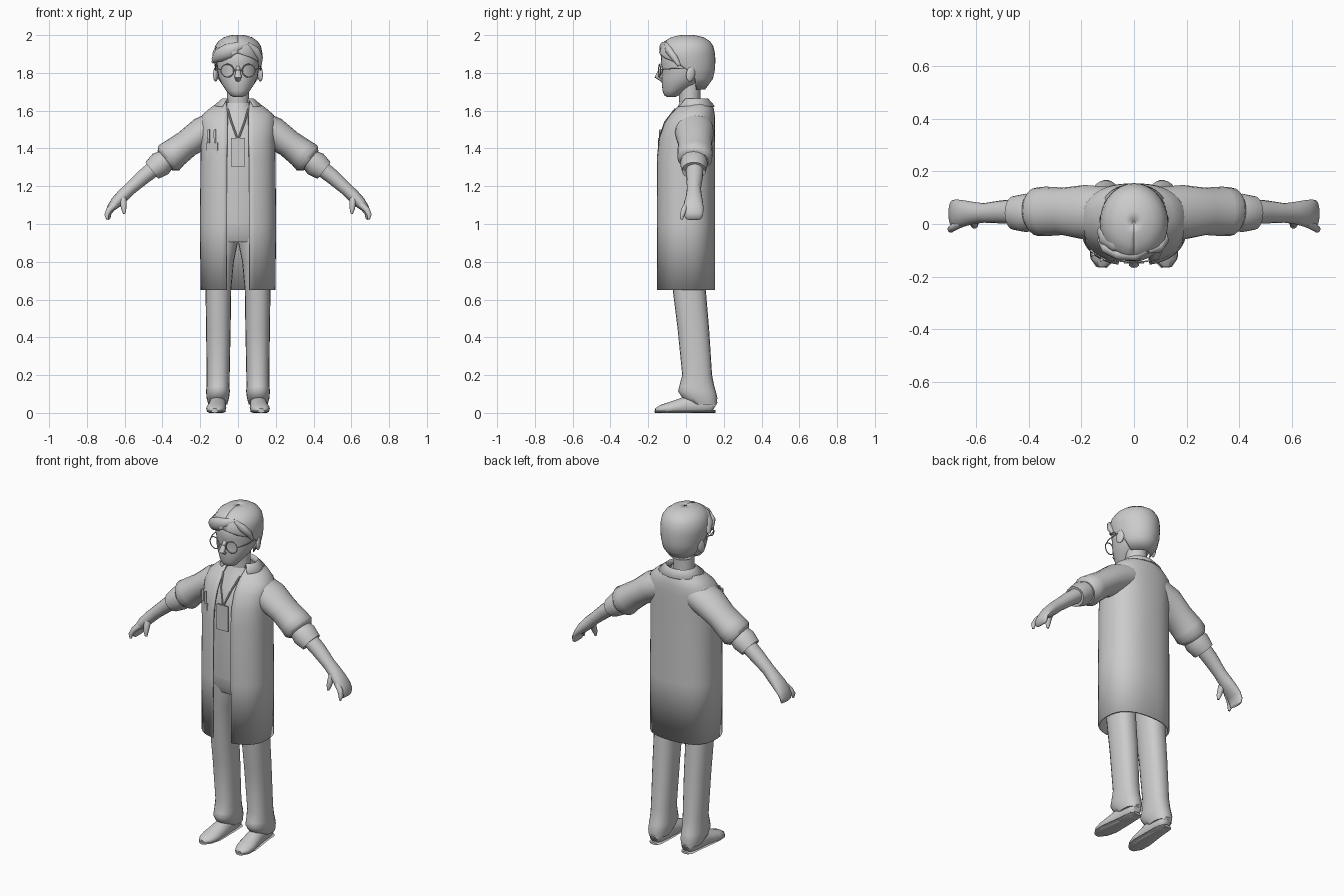
import bpy, bmesh, math
from mathutils import Vector


def loft(name, rings, closed=True, cap=True, thick=0, angle=50):
    """Skin a list of point rings; optional caps and shell thickness."""
    bm = bmesh.new()
    vs = [[bm.verts.new(p) for p in r] for r in rings]
    n = len(vs[0])
    for a, b in zip(vs, vs[1:]):
        for i in range(n if closed else n - 1):
            j = (i + 1) % n
            bm.faces.new((a[i], a[j], b[j], b[i]))
    if cap:
        bm.faces.new(vs[0][::-1])
        bm.faces.new(vs[-1])
    bmesh.ops.recalc_face_normals(bm, faces=bm.faces)
    me = bpy.data.meshes.new(name)
    bm.to_mesh(me)
    bm.free()
    ob = bpy.data.objects.new(name, me)
    bpy.context.collection.objects.link(ob)
    bpy.ops.object.select_all(action='DESELECT')
    ob.select_set(True)
    bpy.context.view_layer.objects.active = ob
    bpy.ops.object.shade_smooth_by_angle(angle=math.radians(angle))
    if thick:
        m = ob.modifiers.new("shell", 'SOLIDIFY')
        m.thickness, m.offset = thick, 0
    return ob


def section(z, yf, yb, rx, p=2.0, a0=None, cx=0.0, n=28):
    """Horizontal superellipse; a0 opens it by that half angle at the front."""
    cy, ry = (yf + yb) / 2, (yb - yf) / 2
    def pw(v):
        return math.copysign(abs(v) ** (2 / p), v)
    if a0 is None:
        ts = [2 * math.pi * i / n for i in range(n)]
    else:
        ts = [a0 + (2 * math.pi - 2 * a0) * i / n for i in range(n + 1)]
    return [(cx + rx * pw(math.sin(t)), cy - ry * pw(math.cos(t)), z) for t in ts]


def tube(name, nodes, ref=(0, 1, 0), side=1, n=16, floor=False, angle=50):
    """Sweep ellipses along nodes (x, y, z, r, r along ref); side=-1 mirrors in x."""
    pts = [Vector(k[:3]) for k in nodes]
    rings = []
    for i, k in enumerate(nodes):
        t = (pts[min(i + 1, len(pts) - 1)] - pts[max(i - 1, 0)]).normalized()
        b = Vector(ref)
        b = (b - t * b.dot(t)).normalized()
        a = t.cross(b)
        r = []
        for j in range(n):
            u = 2 * math.pi * j / n
            q = pts[i] + a * k[3] * math.cos(u) + b * k[4] * math.sin(u)
            r.append((q.x * side, q.y, max(q.z, 0) if floor else q.z))
        rings.append(r)
    return loft(name, rings, angle=angle)


def box(name, loc, size, rot=(0, 0, 0)):
    bpy.ops.mesh.primitive_cube_add(size=1, location=loc, rotation=rot)
    ob = bpy.context.object
    ob.name, ob.scale = name, size
    return ob


# Open coat: shell with a gap at the front
coat = [(.65, -.152, .148, .193, 2.5, .06), (1.0, -.153, .148, .197, 2.4, .059),
        (1.35, -.153, .148, .193, 2.4, .058), (1.45, -.142, .149, .192, 2.4, .056),
        (1.53, -.115, .149, .195, 2.4, .055), (1.575, -.085, .148, .185, 2.3, .055),
        (1.61, -.055, .142, .145, 2.2, .058), (1.635, -.03, .132, .108, 2, .06),
        (1.65, -.015, .12, .088, 2, .063)]
loft("coat", [section(z, f, b, rx, p, math.asin((g / rx) ** (p / 2)), n=44)
              for z, f, b, rx, p, g in coat], closed=False, cap=False, thick=.01)
# Turned collar
loft("collar", [section(z, f, b, rx, 2, .72) for z, f, b, rx in
                [(1.622, -.062, .15, .128), (1.66, -.022, .118, .085), (1.64, -.02, .1, .07)]],
     closed=False, cap=False, thick=.007, angle=35)

# Shirt and trouser top
loft("shirt", [section(*a) for a in
               [(1.0, -.122, .12, .155, 2.3), (1.3, -.134, .13, .165, 2.3), (1.45, -.125, .13, .16, 2.3),
                (1.54, -.095, .125, .13, 2.2), (1.6, -.055, .11, .085), (1.64, -.035, .085, .065)]])
loft("trouser_seat", [section(*a) for a in
                      [(.905, -.095, .11, .155, 2.3), (.95, -.116, .12, .16, 2.3),
                       (1.02, -.12, .12, .155, 2.3)]])

# Neck and head
loft("neck", [section(1.56, -.03, .08, .065), section(1.65, -.036, .075, .058),
              section(1.76, -.04, .08, .058)])
loft("head", [section(*a) for a in
              [(1.672, -.1, -.055, .022), (1.682, -.116, -.035, .042), (1.705, -.124, 0, .062),
               (1.74, -.128, .06, .086), (1.78, -.13, .1, .104), (1.82, -.125, .11, .11),
               (1.85, -.134, .115, .112), (1.9, -.13, .115, .108), (1.95, -.1, .1, .085)]])
tube("nose", [(0, -.122, 1.835, .008, .01), (0, -.14, 1.80, .013, .014),
              (0, -.154, 1.78, .013, .02), (0, -.126, 1.76, .008, .012)], ref=(1, 0, 0), n=10)

# Hair cap, with the face left open
hair = [(1.715, -.06, .1, .07, 2.0), (1.77, -.1, .14, .106, 1.8), (1.82, -.13, .151, .12, 1.5),
        (1.855, -.138, .152, .124, 1.15), (1.88, -.14, .152, .126, .6), (1.905, -.14, .15, .126, 0),
        (1.94, -.13, .142, .119, 0), (1.965, -.112, .125, .102, 0), (1.985, -.08, .095, .075, 0),
        (1.996, -.035, .05, .038, 0), (1.998, .0, .008, .004, 0)]
loft("hair", [section(z, f, b, rx, 2, a) for z, f, b, rx, a in hair],
     closed=False, cap=False, thick=.006)

# Swept fringe locks
tube("fringe_main", [(.05, -.1, 1.955, .012, .01), (.01, -.118, 1.94, .025, .022),
                     (-.05, -.114, 1.915, .04, .026), (-.1, -.088, 1.892, .036, .026),
                     (-.128, -.055, 1.868, .014, .014)])
tube("fringe_outer", [(-.01, -.08, 1.965, .01, .02), (-.07, -.07, 1.945, .022, .035),
                      (-.112, -.045, 1.905, .024, .035), (-.134, -.025, 1.855, .006, .012)])
tube("fringe_side", [(.05, -.105, 1.95, .015, .008), (.09, -.09, 1.92, .022, .02),
                     (.115, -.06, 1.88, .018, .018), (.117, -.035, 1.84, .008, .01)])

# Breast pocket with pens
box("pocket", (-.135, -.116, 1.39), (.07, .012, .085), (0, 0, -.55))
for x, y in ((-.155, -.115), (-.122, -.134)):
    tube("pen", [(x, y, 1.43, .006, .006), (x, y, 1.5, .006, .006)], n=8)
    box("pen_clip", (x - .004, y - .007, 1.475), (.005, .005, .04))

# Badge and bridge of glasses
box("badge", (0, -.145, 1.38), (.074, .008, .15))
tube("glasses_bridge", [(-.022, -.145, 1.815, .003, .003), (.022, -.145, 1.815, .003, .003)], n=6)

for s, tag in ((1, "left"), (-1, "right")):
    # Lanyard strap
    tube("lanyard_" + tag, [(.055, -.058, 1.61, .005, .004), (.035, -.112, 1.54, .005, .004),
                            (.004, -.14, 1.455, .005, .004)], side=s, n=6)
    # Sleeve with rolled cuff
    tube("sleeve_" + tag,
         [(.09, .04, 1.525, .085, .1), (.19, .045, 1.482, .084, .103), (.27, .048, 1.425, .074, .09),
          (.335, .048, 1.376, .08, .094), (.367, .046, 1.349, .086, .092), (.385, .044, 1.335, .066, .075)],
         side=s, n=20)
    tube("cuff_" + tag, [(.375, .042, 1.345, .055, .066), (.41, .042, 1.318, .068, .073),
                         (.456, .042, 1.283, .056, .064), (.447, .042, 1.289, .044, .05)],
         side=s, n=20, angle=35)
    # Forearm running into a mitten-like hand, with index finger and thumb
    tube("forearm_" + tag, [(.43, .046, 1.305, .043, .046), (.5, .046, 1.25, .04, .044),
                            (.57, .042, 1.188, .034, .037), (.61, .042, 1.15, .034, .042),
                            (.645, .04, 1.115, .031, .05), (.672, .04, 1.085, .022, .053),
                            (.688, .04, 1.055, .017, .051), (.687, .04, 1.032, .013, .045),
                            (.683, .04, 1.024, .005, .035)], side=s)
    tube("index_finger_" + tag,
         [(.65, .005, 1.105, .018, .015), (.682, -.01, 1.075, .016, .015),
          (.695, -.02, 1.048, .013, .013), (.692, -.024, 1.025, .006, .007)], side=s, n=10)
    tube("thumb_" + tag, [(.612, .022, 1.14, .022, .022), (.607, .006, 1.11, .017, .018),
                          (.605, -.004, 1.08, .014, .014), (.602, -.008, 1.055, .006, .007)],
         side=s, n=10)
    # Trouser leg
    loft("trouser_leg_" + tag,
         [section(z, f, b, rx, 2.3, None, s * cx, 20) for z, f, b, rx, cx in
          [(.045, .03, .163, .05, .107), (.08, -.02, .166, .06, .107), (.115, -.042, .158, .063, .106),
           (.14, -.036, .15, .061, .106), (.2, -.02, .138, .061, .105), (.45, -.045, .122, .065, .104),
           (.65, -.07, .105, .068, .104), (.8, -.085, .1, .074, .096), (.9, -.1, .105, .082, .083),
           (.95, -.105, .105, .082, .083)]])
    # Shoe and sole
    tube("shoe_" + tag,
         [(.105, .152, .03, .03, .025), (.105, .135, .04, .045, .037), (.106, .09, .045, .055, .042),
          (.108, .02, .04, .055, .045), (.112, -.04, .03, .042, .05), (.117, -.09, .022, .034, .052),
          (.121, -.135, .018, .023, .042), (.123, -.162, .014, .01, .018)],
         ref=(1, 0, 0), side=s, floor=True, angle=60)
    tube("sole_" + tag, [(.105, .156, .007, .007, .025), (.105, .14, .007, .007, .039),
                         (.107, .05, .007, .007, .045), (.114, -.07, .007, .007, .054),
                         (.121, -.135, .007, .007, .045), (.123, -.165, .007, .007, .02)],
         ref=(1, 0, 0), side=s, n=8, floor=True)
    # Ear
    bpy.ops.mesh.primitive_uv_sphere_add(segments=12, ring_count=8, radius=1,
                                         location=(s * .117, .025, 1.795), rotation=(-.2, 0, s * .35))
    bpy.context.object.name = "ear_" + tag
    bpy.context.object.scale = (.013, .025, .042)
    bpy.ops.object.shade_smooth()
    # Glasses
    bpy.ops.mesh.primitive_torus_add(major_radius=.034, minor_radius=.003, major_segments=24,
                                     minor_segments=6, location=(s * .056, -.14, 1.812),
                                     rotation=(math.pi / 2, 0, s * .15))
    bpy.context.object.name = "glasses_rim_" + tag
    tube("glasses_arm_" + tag, [(.09, -.135, 1.818, .003, .003), (.112, -.08, 1.822, .003, .003),
                                (.118, .02, 1.825, .003, .003)], ref=(0, 0, 1), side=s, n=6)
